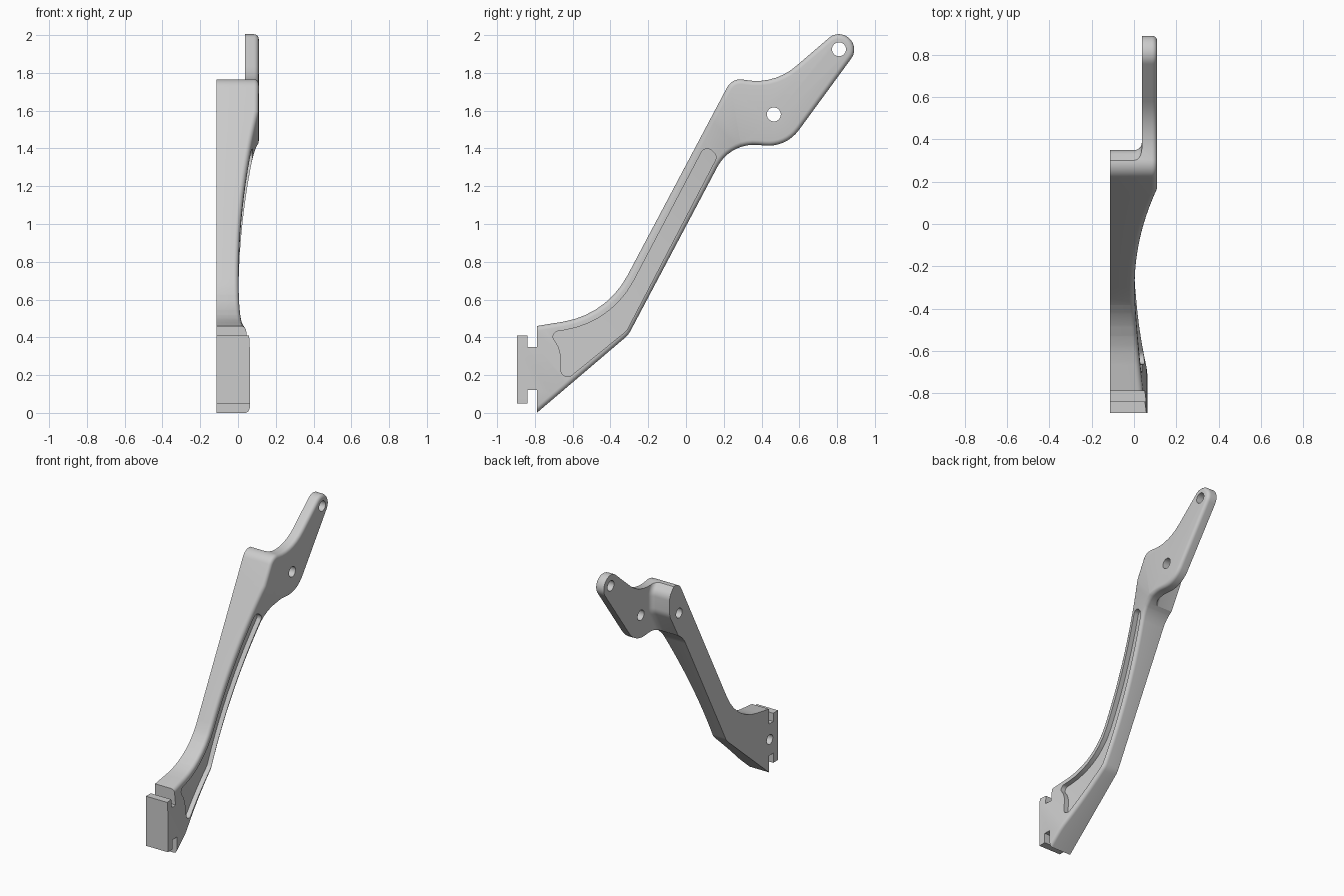
import bpy, bmesh, math
from mathutils import Vector

if "Cube" in bpy.data.objects:
    bpy.data.objects.remove(bpy.data.objects["Cube"])

BACK, PLATE_BACK = -0.113, 0.037      # flat rear side, rear side of the thin plate
SY, SZ = 0.78, 0.62                   # direction along which the outer face is hollowed


def hollow(y, z):
    """Height (x) of the concave outer face."""
    s = SY * y + SZ * z - 0.21
    return min(0.003 + 0.13 * s * s, 0.11 if s > 0 else 0.063)


def rounded(corners, step=8):
    """Polygon of (y, z, radius) corners turned into a filleted outline."""
    out = []
    n = len(corners)
    for i, (y, z, r) in enumerate(corners):
        p = Vector((y, z))
        if r == 0:
            out.append(p)
            continue
        a = (Vector(corners[i - 1][:2]) - p).normalized()
        b = (Vector(corners[(i + 1) % n][:2]) - p).normalized()
        half = a.angle(b) / 2
        c = p + (a + b).normalized() * (r / math.sin(half))
        start = p + a * (r / math.tan(half)) - c
        end = p + b * (r / math.tan(half)) - c
        turn = math.atan2(start.x * end.y - start.y * end.x, start.dot(end))
        k = max(3, math.ceil(abs(math.degrees(turn)) / step))
        for j in range(k + 1):
            t = turn * j / k
            out.append(c + Vector((start.x * math.cos(t) - start.y * math.sin(t),
                                   start.x * math.sin(t) + start.y * math.cos(t))))
    return out


def inset(pts, d):
    """Move a clockwise outline inwards; the square mounting end stays put."""
    res, n = [], len(pts)
    for i, p in enumerate(pts):
        eqs = []
        for a, b in ((pts[i - 1], p), (p, pts[(i + 1) % n])):
            e = (b - a).normalized()
            w = 0 if a.x < -0.785 and b.x < -0.785 else d
            eqs.append((Vector((e.y, -e.x)), w))
        (n1, d1), (n2, d2) = eqs
        det = n1.x * n2.y - n1.y * n2.x
        if abs(det) < 0.02:
            res.append(p + (n1 + n2).normalized() * (d1 + d2) / 2)
        else:
            res.append(p + Vector(((d1 * n2.y - d2 * n1.y) / det,
                                   (n1.x * d2 - n2.x * d1) / det)))
    return res


def solid(name, pts, x0, x1, r=0, follow=False):
    """Extrude an outline along x, rounding the far rim; optionally follow the hollow face."""
    rings = [(pts, x0)]
    if r:
        for j in range(6):
            t = math.pi / 2 * j / 5
            rings.append((inset(pts, r * (1 - math.cos(t))), x1 - r + r * math.sin(t)))
    else:
        rings.append((pts, x1))
    bm = bmesh.new()
    vs = [[bm.verts.new((x, p.x, p.y)) for p in ring] for ring, x in rings]
    n = len(pts)
    for a, b in zip(vs, vs[1:]):
        for i in range(n):
            k = (i + 1) % n
            bm.faces.new((a[i], a[k], b[k], b[i]))
    bm.faces.new(vs[0])
    bm.faces.new(vs[-1])
    if follow:
        for j in range(37):
            s = -0.49 + 1.603 * j / 36
            no = Vector((0, SY, SZ))
            bmesh.ops.bisect_plane(bm, geom=bm.verts[:] + bm.edges[:] + bm.faces[:],
                                   dist=1e-5, plane_co=no * (s / no.length_squared), plane_no=no)
        for v in bm.verts:
            if v.co.x > -0.1:
                v.co.x += hollow(v.co.y, v.co.z)
    bmesh.ops.recalc_face_normals(bm, faces=bm.faces)
    me = bpy.data.meshes.new(name)
    bm.to_mesh(me)
    bm.free()
    ob = bpy.data.objects.new(name, me)
    bpy.context.collection.objects.link(ob)
    return ob


def circle(y, z, r, n=32):
    return [Vector((y + r * math.cos(-2 * math.pi * i / n),
                    z + r * math.sin(-2 * math.pi * i / n))) for i in range(n)]


# Full side outline: arm, plate with rounded tip, slotted mounting end
outline = rounded([
    (-0.79, 0.46, 0), (-0.42, 0.52, 0.47), (0.245, 1.775, 0.08), (0.465, 1.735, 0.32),
    (0.81, 2.031, 0.08), (0.918, 1.935, 0.08), (0.53, 1.405, 0.2), (0.235, 1.432, 0.22),
    (-0.305, 0.413, 0.12), (-0.79, 0.0, 0), (-0.79, 0.12, 0), (-0.84, 0.12, 0),
    (-0.84, 0.05, 0), (-0.895, 0.05, 0), (-0.895, 0.41, 0), (-0.84, 0.41, 0),
    (-0.84, 0.35, 0), (-0.79, 0.35, 0)])
bracket = solid("bracket_arm", outline, BACK, 0, 0.025, True)

# Recess along the outer face
pocket = rounded([
    (-0.73, 0.425, 0.03), (-0.395, 0.475, 0.5), (0.103, 1.42, 0.035), (0.167, 1.36, 0.035),
    (-0.315, 0.435, 0.08), (-0.66, 0.155, 0.035), (-0.665, 0.345, 0.15)])

# Material removed behind the thin plate, leaving a rounded arm end
step = rounded([
    (1.2, 2.2, 0), (1.2, 1.2, 0), (0.145, 1.2, 0), (0.35, 1.57, 0.1),
    (0.35, 1.71, 0.08), (0.27, 1.80, 0), (0.27, 2.2, 0)])

cutters = [
    solid("recess_cutter", pocket, -0.035, 0.1, 0, True),
    solid("step_cutter", step, -0.5, PLATE_BACK, 0.035),
    solid("plate_hole_cutter", circle(0.465, 1.58, 0.037), -0.3, 0.3),
    solid("tip_hole_cutter", circle(0.81, 1.925, 0.037), -0.3, 0.3),
    solid("arm_end_hole_cutter", circle(0.24, 1.55, 0.035), -0.3, 0.0),
    solid("mount_hole_cutter", circle(-0.80, 0.235, 0.035), -0.3, -0.01),
]
bpy.context.view_layer.objects.active = bracket
bracket.select_set(True)
for c in cutters:
    m = bracket.modifiers.new(c.name, 'BOOLEAN')
    m.operation, m.solver, m.object = 'DIFFERENCE', 'EXACT', c
    bpy.ops.object.modifier_apply(modifier=m.name)
    bpy.data.objects.remove(c)

# One plain metal grey
metal = bpy.data.materials.new("metal_grey")
metal.diffuse_color = (0.6, 0.6, 0.6, 1)
metal.use_nodes = True
metal.node_tree.nodes["Principled BSDF"].inputs["Base Color"].default_value = metal.diffuse_color
bracket.data.materials.clear()
bracket.data.materials.append(metal)
for p in bracket.data.polygons:
    p.material_index = 0
bpy.ops.object.shade_smooth_by_angle(angle=math.radians(30))
